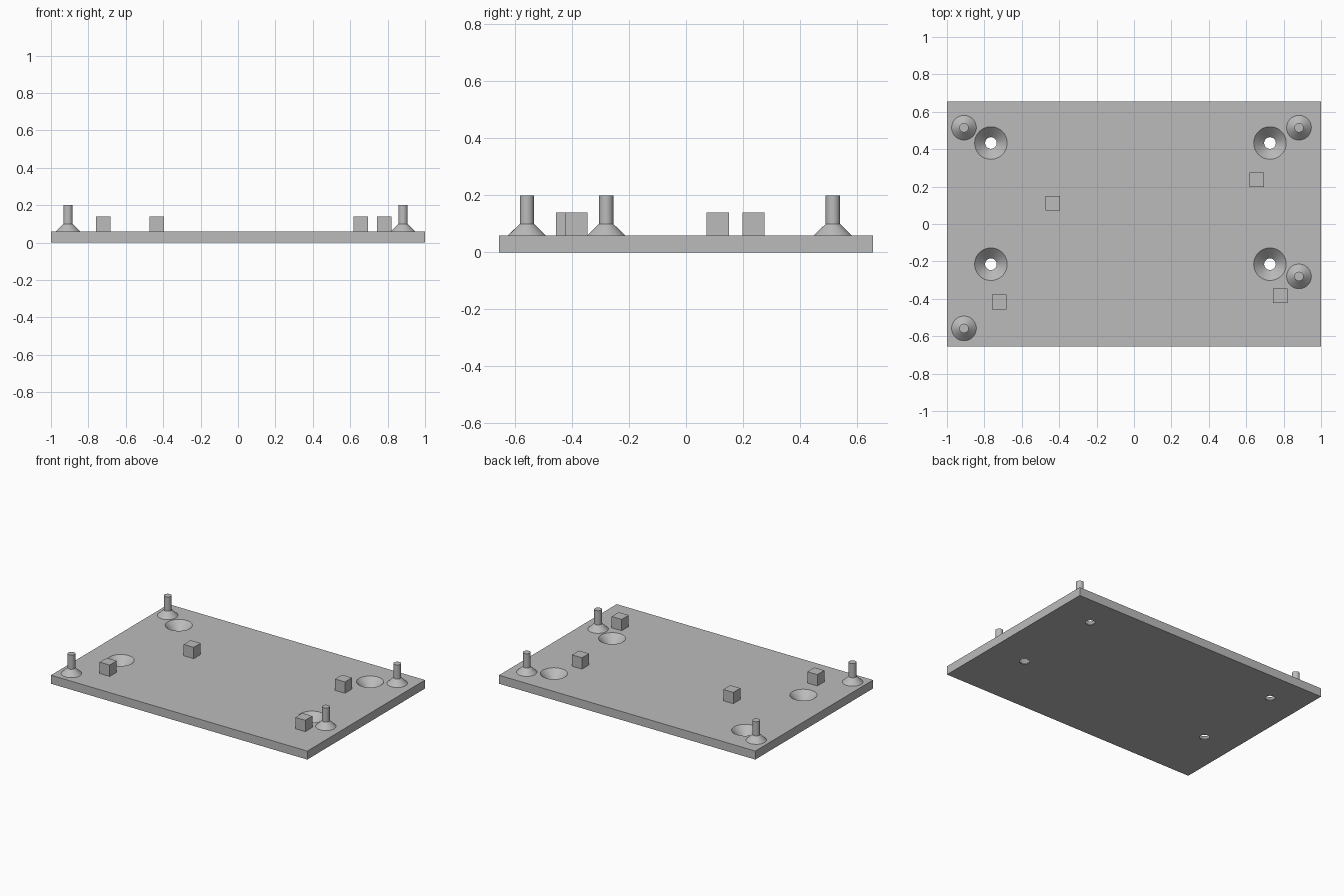
import bpy, bmesh, math

cube = bpy.data.objects.get("Cube")
if cube:
    bpy.data.objects.remove(cube, do_unlink=True)

grey = bpy.data.materials.new("plain grey")
grey.use_nodes = True
colour = (0.5, 0.5, 0.5, 1)
grey.diffuse_color = colour
grey.node_tree.nodes["Principled BSDF"].inputs["Base Color"].default_value = colour

TOP = 0.06  # top surface of the plate


def finish(name, bm, location):
    bmesh.ops.recalc_face_normals(bm, faces=bm.faces)
    mesh = bpy.data.meshes.new(name)
    bm.to_mesh(mesh)
    bm.free()
    mesh.materials.append(grey)
    obj = bpy.data.objects.new(name, mesh)
    obj.location = location
    bpy.context.collection.objects.link(obj)
    return obj


def box(name, size, location):
    bm = bmesh.new()
    bmesh.ops.create_cube(bm, size=1)
    bmesh.ops.scale(bm, vec=size, verts=bm.verts)
    return finish(name, bm, location)


def turned(name, profile, location, sides=48):
    """Solid of revolution from (radius, height) pairs, capped at both ends."""
    bm = bmesh.new()
    rings = []
    for r, z in profile:
        angles = [math.tau * i / sides for i in range(sides)]
        rings.append([bm.verts.new((r * math.cos(a), r * math.sin(a), z)) for a in angles])
    for low, high in zip(rings, rings[1:]):
        for i in range(sides):
            j = (i + 1) % sides
            bm.faces.new((low[i], low[j], high[j], high[i]))
    bm.faces.new(rings[0])
    bm.faces.new(rings[-1])
    return finish(name, bm, location)


def smooth(obj):
    bpy.ops.object.select_all(action="DESELECT")
    obj.select_set(True)
    bpy.context.view_layer.objects.active = obj
    bpy.ops.object.shade_smooth_by_angle(angle=math.radians(30))


# Base plate with four countersunk screw holes
plate = box("base_plate", (2, 1.312, TOP), (0, 0, TOP / 2))
hole_profile = [(0.031, -0.02), (0.031, 0.004), (0.087, TOP), (0.087, TOP + 0.02)]
for x in (-0.765, 0.727):
    for y in (-0.215, 0.433):
        cutter = turned("hole_cutter", hole_profile, (x, y, 0))
        cutter.hide_render = True
        cut = plate.modifiers.new("countersink", "BOOLEAN")
        cut.operation = "DIFFERENCE"
        cut.solver = "EXACT"
        cut.object = cutter
        bpy.context.view_layer.objects.active = plate
        bpy.ops.object.modifier_apply(modifier=cut.name)
        bpy.data.objects.remove(cutter, do_unlink=True)
smooth(plate)

# Mounting posts with flared feet
post_profile = [(0.066, 0), (0.025, 0.04), (0.025, 0.14)]
posts = {
    "back_right_post": (-0.909, 0.515),
    "back_left_post": (0.882, 0.515),
    "front_left_post": (0.882, -0.28),
    "front_right_post": (-0.909, -0.558),
}
for name, (x, y) in posts.items():
    smooth(turned(name, post_profile, (x, y, TOP)))

# Square support blocks
blocks = {
    "back_right_block": (-0.435, 0.111),
    "back_left_block": (0.657, 0.237),
    "front_left_block": (0.782, -0.384),
    "front_right_block": (-0.721, -0.417),
}
for name, (x, y) in blocks.items():
    box(name, (0.078, 0.078, 0.08), (x, y, TOP + 0.04))
